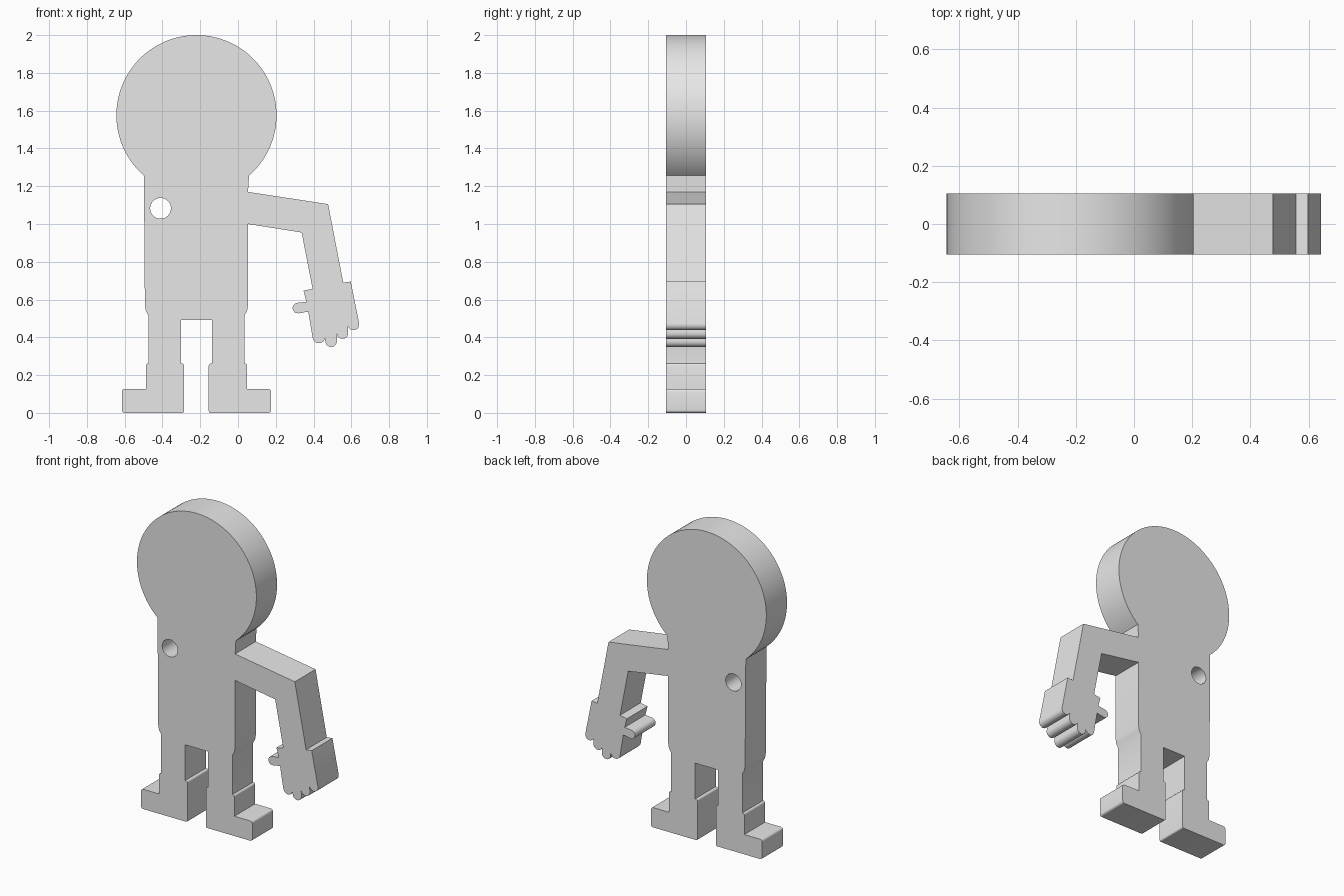
import bpy
import math
from mathutils import Matrix

cube = bpy.data.objects.get("Cube")
if cube:
    bpy.data.objects.remove(cube, do_unlink=True)

HALF_DEPTH = 0.105
MID = -0.22  # symmetry line of head, torso and legs


def arc(cx, cz, r, start, end, steps=8):
    angles = [math.radians(start + (end - start) * i / steps) for i in range(steps + 1)]
    return [(cx + r * math.cos(a), cz + r * math.sin(a)) for a in angles]


def mirrored(points):
    return [(2 * MID - x, z) for x, z in reversed(points)]


# Head: a disc open at the neck
head = arc(MID, 1.576, 0.424, 229, -49, 96)

# Bent arm, shoulder to wrist
arm_outer = [(0.053, 1.17), (0.477, 1.105), (0.557, 0.69)]
arm_inner = [(0.395, 0.657), (0.337, 0.955), (0.053, 1.0)]

# Hand with four rounded fingers and a thumb
hand = [(0.597, 0.695)]
hand += arc(0.612, 0.468, 0.03, 10, -150) + [(0.582, 0.46)]
hand += arc(0.553, 0.423, 0.031, 10, -170)
hand += arc(0.493, 0.38, 0.031, 10, -170) + [(0.46, 0.405)]
hand += arc(0.428, 0.402, 0.033, -10, -170)
hand += [(0.372, 0.536)]
hand += arc(0.317, 0.555, 0.028, -80, -260)
hand += [(0.362, 0.588), (0.347, 0.647)]

# Hip, leg and boot, from the hip down and back up to the crotch
leg = [(0.053, 0.57), (0.048, 0.54), (0.034, 0.515), (0.034, 0.262)]
leg += arc(0.036, 0.25, 0.012, 90, 0, 4)
leg += [(0.048, 0.127)]
leg += arc(0.16, 0.112, 0.015, 90, 0, 5)
leg += arc(0.16, 0.015, 0.015, 0, -90, 5)
leg += arc(-0.145, 0.01, 0.01, -90, -180, 4)
leg += arc(-0.143, 0.25, 0.012, 180, 90, 4)
leg += [(-0.138, 0.262), (-0.138, 0.492)]

outline = head + arm_outer + hand + arm_inner + leg + mirrored(leg)
shoulder_hole = arc(-0.41, 1.083, 0.055, 0, 352.5, 47)

# Extrude the silhouette with its hole
curve = bpy.data.curves.new("figure_outline", "CURVE")
curve.dimensions = "2D"
curve.fill_mode = "BOTH"
curve.extrude = HALF_DEPTH
for points in (outline, shoulder_hole):
    spline = curve.splines.new("POLY")
    spline.points.add(len(points) - 1)
    for p, (x, z) in zip(spline.points, points):
        p.co = (x, z, 0, 1)
    spline.use_cyclic_u = True

figure = bpy.data.objects.new("flat_figure", curve)
bpy.context.collection.objects.link(figure)
bpy.ops.object.select_all(action="DESELECT")
figure.select_set(True)
bpy.context.view_layer.objects.active = figure
bpy.ops.object.convert(target="MESH")
figure = bpy.context.view_layer.objects.active
figure.name = "flat_figure"
figure.data.transform(Matrix.Rotation(math.pi / 2, 4, "X"))

# Plain grey finish
grey = bpy.data.materials.new("light_grey")
grey.use_nodes = True
grey.diffuse_color = (0.8, 0.8, 0.8, 1)
grey.node_tree.nodes["Principled BSDF"].inputs["Base Color"].default_value = (0.8, 0.8, 0.8, 1)
figure.data.materials.clear()
figure.data.materials.append(grey)
bpy.ops.object.shade_smooth_by_angle(angle=math.radians(30))
